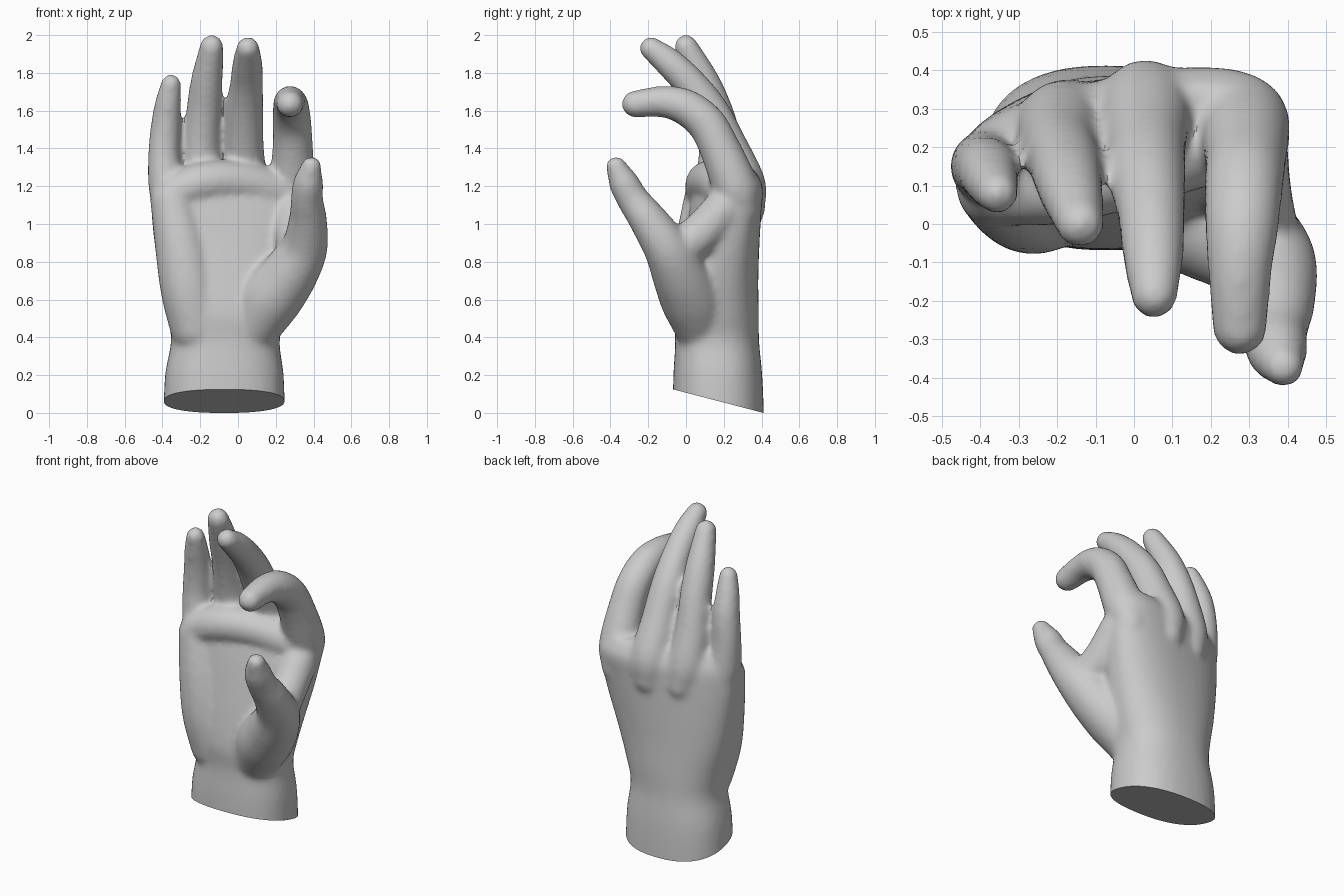
import bpy, bmesh, math
from mathutils import Vector

if "Cube" in bpy.data.objects:
    bpy.data.objects.remove(bpy.data.objects["Cube"])

SEG = 24
bm = bmesh.new()


def loft(rings):
    """Closed skin over a list of equal-length point rings."""
    vs = [[bm.verts.new(p) for p in r] for r in rings]
    n = len(vs[0])
    for a, b in zip(vs, vs[1:]):
        for i in range(n):
            j = (i + 1) % n
            bm.faces.new((a[i], a[j], b[j], b[i]))
    bm.faces.new(vs[0][::-1])
    bm.faces.new(vs[-1])


def spline(rows, steps=6):
    """Catmull-Rom interpolation through rows of numbers."""
    rows = [Vector(r) for r in rows]
    rows = [rows[0] * 2 - rows[1]] + rows + [rows[-1] * 2 - rows[-2]]
    out = []
    for i in range(1, len(rows) - 2):
        a, b, c, d = rows[i - 1:i + 3]
        for s in range(steps):
            t = s / steps
            out.append(0.5 * (2 * b + (c - a) * t + (2 * a - 5 * b + 4 * c - d) * t * t
                              + (3 * b - a - 3 * c + d) * t ** 3))
    return out + [rows[-2]]


def tube(rows):
    """Round-ended tapering limb through (x, y, z, radius) rows."""
    pts = spline(rows)
    rings = []
    for i, p in enumerate(pts):
        d = (pts[min(i + 1, len(pts) - 1)] - pts[max(i - 1, 0)]).xyz.normalized()
        u = Vector((1, 0, 0))
        u = (u - d * u.dot(d)).normalized()
        v = d.cross(u)
        rings.append([p.xyz + p.w * (u * math.cos(k) + v * math.sin(k))
                      for k in (2 * math.pi * j / SEG for j in range(SEG))])
    loft(rings)
    for p in (pts[0], pts[-1]):
        s = bmesh.ops.create_icosphere(bm, subdivisions=3, radius=p.w)
        bmesh.ops.translate(bm, verts=s["verts"], vec=p.xyz)


def flat_ring(z, cx, cy, hx, hy, rot):
    """Squarish oval cross-section, turned about z."""
    ring = []
    for j in range(40):
        a = 2 * math.pi * j / 40
        c, s = math.cos(a), math.sin(a)
        x = hx * math.copysign(abs(c) ** 0.85, c)
        y = hy * math.copysign(abs(s) ** 0.85, s)
        ring.append((cx + x * math.cos(rot) - y * math.sin(rot),
                     cy + x * math.sin(rot) + y * math.cos(rot), z))
    return ring


# wrist and palm: z, centre x, centre y, half width, half depth, turn
palm = [
    (-0.15, -0.075, 0.17, 0.322, 0.245, 0),
    (0.07, -0.073, 0.17, 0.32, 0.24, 0),
    (0.22, -0.072, 0.168, 0.312, 0.234, 0),
    (0.38, -0.067, 0.165, 0.288, 0.222, 0),
    (0.52, -0.06, 0.16, 0.315, 0.225, 0.04),
    (0.70, -0.055, 0.17, 0.36, 0.21, 0.08),
    (0.90, -0.045, 0.19, 0.40, 0.19, 0.13),
    (1.08, -0.04, 0.21, 0.425, 0.17, 0.18),
    (1.20, -0.04, 0.225, 0.425, 0.15, 0.22),
    (1.29, -0.04, 0.22, 0.39, 0.105, 0.22),
]
loft([flat_ring(*r) for r in spline(palm, 5)])

# fingers
tube([(0.27, 0.29, 1.08, 0.10), (0.285, 0.26, 1.20, 0.12), (0.29, 0.17, 1.42, 0.107),
      (0.285, 0.10, 1.54, 0.103), (0.28, -0.01, 1.622, 0.096),
      (0.275, -0.13, 1.648, 0.083), (0.275, -0.27, 1.635, 0.072)])
tube([(0.03, 0.32, 1.08, 0.10), (0.03, 0.30, 1.21, 0.122), (0.03, 0.215, 1.42, 0.107),
      (0.035, 0.125, 1.60, 0.100), (0.045, 0.02, 1.745, 0.088),
      (0.05, -0.09, 1.855, 0.079), (0.052, -0.185, 1.93, 0.062)])
tube([(-0.17, 0.28, 1.08, 0.10), (-0.19, 0.25, 1.21, 0.118), (-0.195, 0.205, 1.42, 0.10),
      (-0.18, 0.155, 1.60, 0.093), (-0.165, 0.09, 1.76, 0.085), (-0.14, 0.0, 1.94, 0.063)])
tube([(-0.34, 0.17, 1.05, 0.10), (-0.375, 0.15, 1.2, 0.10), (-0.392, 0.15, 1.36, 0.085),
      (-0.382, 0.14, 1.52, 0.08), (-0.37, 0.11, 1.64, 0.07), (-0.355, 0.08, 1.74, 0.055)])

# thumb with its fleshy base
tube([(0.08, 0.08, 0.45, 0.14), (0.17, 0.03, 0.60, 0.165), (0.27, -0.03, 0.73, 0.15),
      (0.35, -0.10, 0.87, 0.125), (0.37, -0.20, 1.02, 0.102), (0.365, -0.28, 1.13, 0.086),
      (0.372, -0.33, 1.22, 0.08), (0.388, -0.37, 1.305, 0.055)])

# web between thumb and index finger
tube([(0.32, -0.04, 0.86, 0.11), (0.30, 0.09, 0.96, 0.11), (0.29, 0.20, 1.08, 0.11)])

# heel of the palm on the little-finger side, and pads below the fingers
tube([(-0.22, 0.08, 0.45, 0.14), (-0.26, 0.07, 0.65, 0.15), (-0.30, 0.08, 0.88, 0.14),
      (-0.35, 0.10, 1.12, 0.115)])
tube([(-0.34, 0.10, 1.16, 0.105), (-0.18, 0.11, 1.22, 0.11), (0.02, 0.16, 1.22, 0.11),
      (0.22, 0.22, 1.17, 0.11)])

bmesh.ops.recalc_face_normals(bm, faces=bm.faces)
mesh = bpy.data.meshes.new("hand")
bm.to_mesh(mesh)
bm.free()
hand = bpy.data.objects.new("hand", mesh)
bpy.context.collection.objects.link(hand)

# fuse everything into one smooth skin
m = hand.modifiers.new("fuse", 'REMESH')
m.mode = 'VOXEL'
m.voxel_size = 0.016
m = hand.modifiers.new("soften", 'SMOOTH')
m.factor = 0.5
m.iterations = 12
skin = bpy.data.meshes.new_from_object(
    hand.evaluated_get(bpy.context.evaluated_depsgraph_get()))
hand.modifiers.clear()
hand.data = skin

# slanted flat cut at the wrist
bm = bmesh.new()
bm.from_mesh(skin)
cut = bmesh.ops.bisect_plane(bm, geom=bm.verts[:] + bm.edges[:] + bm.faces[:], dist=1e-5,
                             plane_co=(0, -0.07, 0.125), plane_no=(0, 0.125, 0.48),
                             clear_inner=True)
edges = [e for e in cut["geom_cut"] if isinstance(e, bmesh.types.BMEdge)]
bmesh.ops.contextual_create(bm, geom=edges)
bmesh.ops.recalc_face_normals(bm, faces=bm.faces)
bm.to_mesh(skin)
bm.free()

# single plain colour
grey = bpy.data.materials.new("plain grey")
grey.diffuse_color = (0.6, 0.6, 0.6, 1)
grey.use_nodes = True
grey.node_tree.nodes["Principled BSDF"].inputs["Base Color"].default_value = grey.diffuse_color
skin.materials.clear()
skin.materials.append(grey)

bpy.context.view_layer.objects.active = hand
hand.select_set(True)
bpy.ops.object.shade_smooth_by_angle(angle=math.radians(40))
